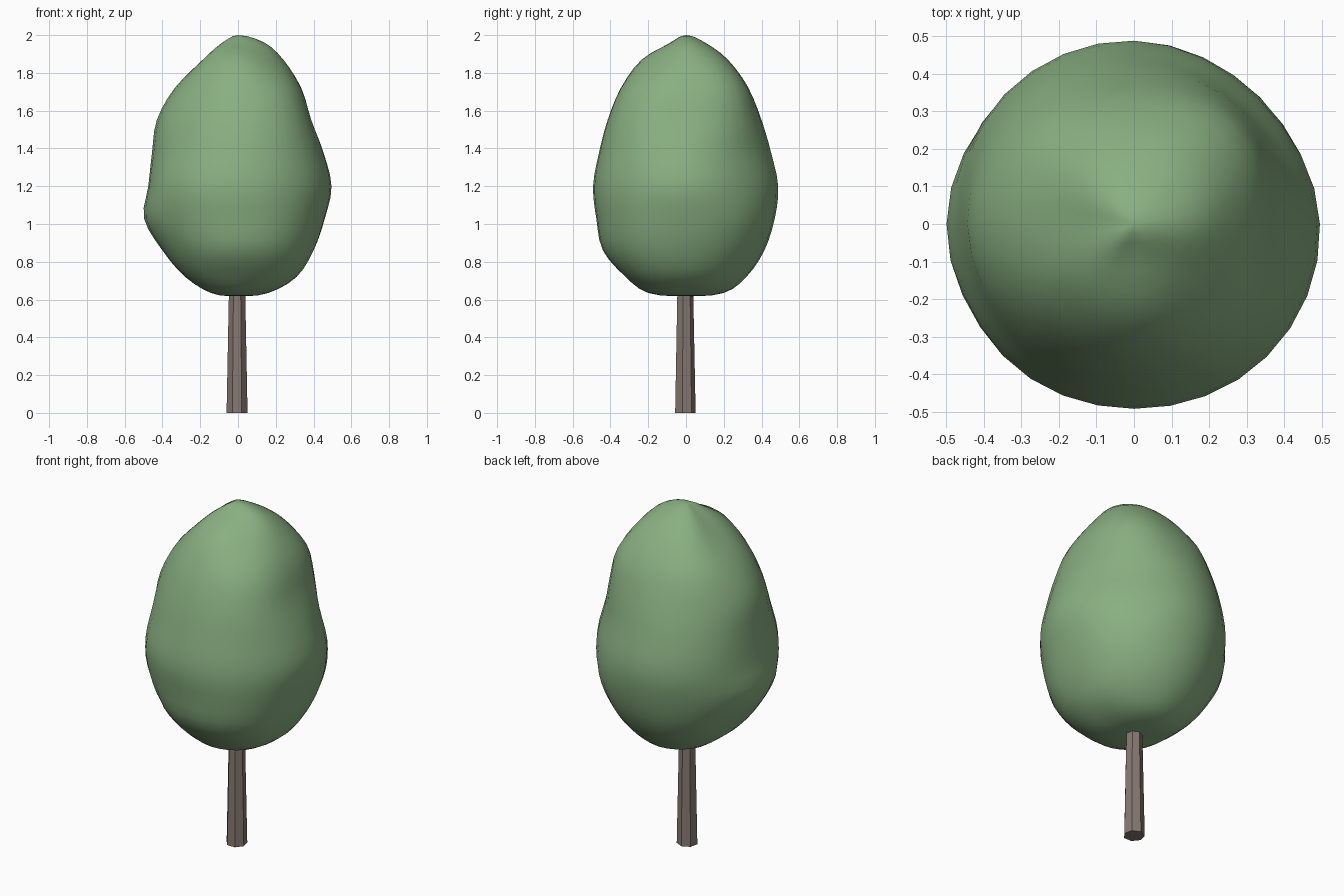
import bpy, bmesh
from math import sin, cos, pi

if "Cube" in bpy.data.objects:
    bpy.data.objects.remove(bpy.data.objects["Cube"])


def material(name, rgb):
    m = bpy.data.materials.new(name)
    m.diffuse_color = (*rgb, 1)
    m.use_nodes = True
    m.node_tree.nodes["Principled BSDF"].inputs["Base Color"].default_value = m.diffuse_color
    return m


def spline(a, b, c, d, t):
    # Catmull-Rom interpolation between b and c
    return b + 0.5 * t * (c - a + t * (2*a - 5*b + 4*c - d + t * (3*(b - c) + d - a)))


# Trunk: tapered seven-sided post running up into the crown
bpy.ops.mesh.primitive_cone_add(vertices=7, radius1=0.057, radius2=0.041, depth=0.8,
                                location=(-0.005, -0.006, 0.4))
trunk = bpy.context.object
trunk.name = "trunk"
trunk.data.materials.append(material("bark", (0.24, 0.19, 0.165)))

# Crown: eight lumpy profiles, 45 degrees apart from +x, sharing these heights
HEIGHTS = [0.635, 0.72, 0.86, 1.03, 1.2, 1.38, 1.55, 1.72, 1.87, 1.96]
PROFILES = [
    [.16, .31, .40, .46, .495, .452, .388, .335, .24, .14],
    [.18, .31, .41, .47, .47, .43, .41, .37, .25, .12],
    [.20, .32, .415, .47, .488, .45, .40, .33, .22, .10],
    [.18, .31, .41, .47, .488, .465, .42, .35, .22, .10],
    [.14, .28, .40, .498, .475, .455, .43, .335, .185, .08],
    [.18, .31, .415, .475, .495, .455, .41, .335, .22, .10],
    [.20, .32, .44, .475, .492, .46, .415, .345, .235, .08],
    [.19, .34, .44, .485, .50, .47, .43, .36, .22, .10],
]
SEGMENTS, STEPS = 32, 3
BOTTOM, TOP = 0.617, 2.0
zs = [HEIGHTS[0], BOTTOM] + HEIGHTS + [TOP, HEIGHTS[-1]]


def radius(row, k):
    # profile mirrored through the axis at both poles so the ends stay round
    p = PROFILES[row % 8]
    return ([-p[0], 0] + p + [0, -p[-1]])[k]


def ring_radius(k, seg):
    row, t = divmod(seg * 8 / SEGMENTS, 1)
    row = int(row)
    return spline(*(radius(row + j, k) for j in (-1, 0, 1, 2)), t)


bm = bmesh.new()
rings = []
for k in range(1, len(zs) - 2):
    for s in range(STEPS):
        if k == 1 and s == 0:
            continue
        t = s / STEPS
        z = spline(*zs[k - 1:k + 3], t)
        ring = []
        for i in range(SEGMENTS):
            r = spline(*(ring_radius(k + j, i) for j in (-1, 0, 1, 2)), t)
            a = 2 * pi * i / SEGMENTS
            ring.append(bm.verts.new((r * cos(a), r * sin(a), z)))
        rings.append(ring)
low, high = bm.verts.new((0, 0, BOTTOM)), bm.verts.new((0, 0, TOP))
for i in range(SEGMENTS):
    j = (i + 1) % SEGMENTS
    for a, b in zip(rings, rings[1:]):
        bm.faces.new((a[i], a[j], b[j], b[i]))
    bm.faces.new((low, rings[0][j], rings[0][i]))
    bm.faces.new((high, rings[-1][i], rings[-1][j]))
for f in bm.faces:
    f.smooth = True
mesh = bpy.data.meshes.new("crown")
bm.to_mesh(mesh)
bm.free()
mesh.materials.append(material("leaves", (0.25, 0.43, 0.22)))
crown = bpy.data.objects.new("crown", mesh)
bpy.context.collection.objects.link(crown)
